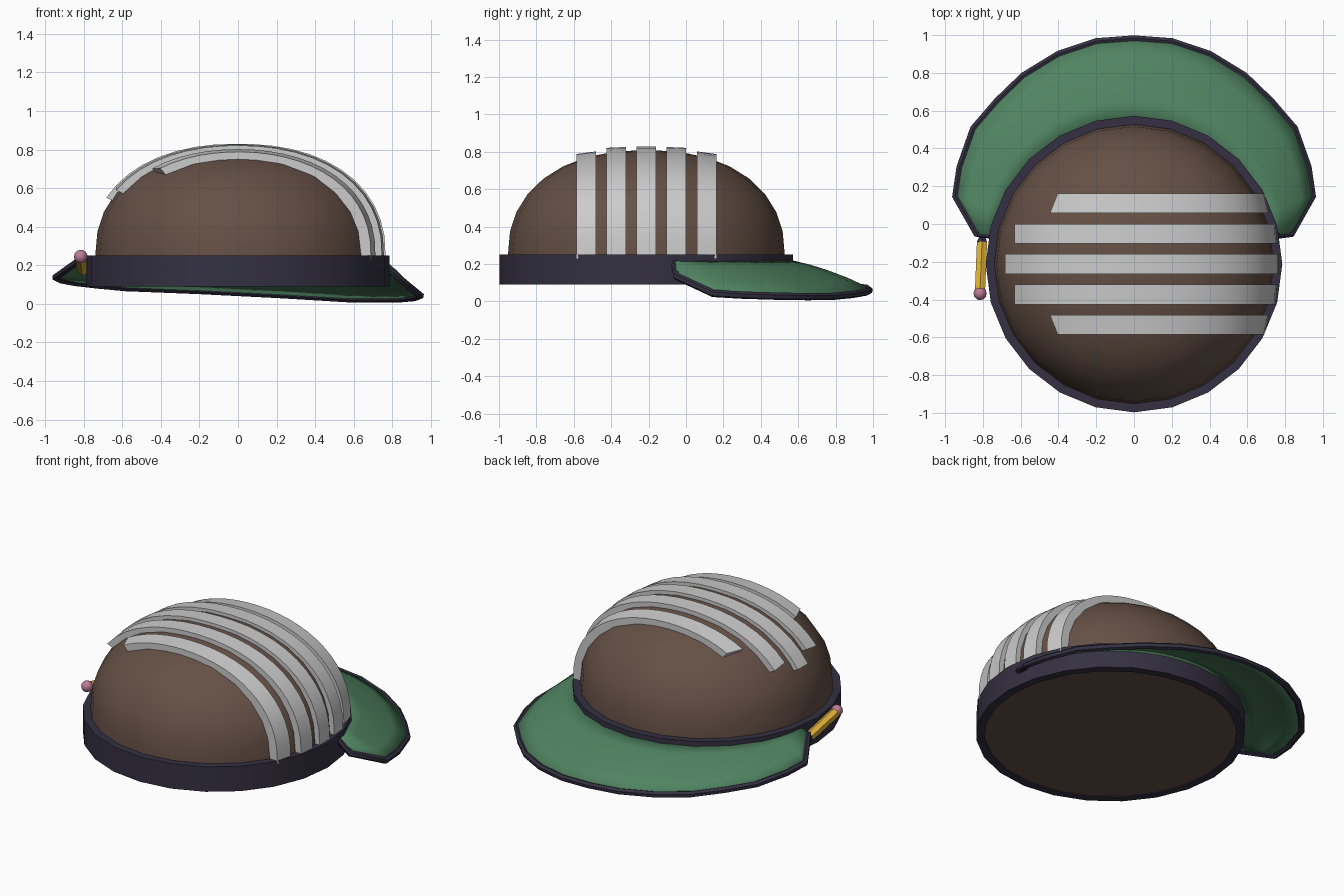
import bpy, math
from mathutils import Vector

if "Cube" in bpy.data.objects:
    bpy.data.objects.remove(bpy.data.objects["Cube"])

CY = -0.212          # centre of the dome in y
R, H, Z0, P = 0.74, 0.56, 0.25, 2.25


def material(name, rgb):
    m = bpy.data.materials.new(name)
    m.diffuse_color = (*rgb, 1)
    m.use_nodes = True
    m.node_tree.nodes["Principled BSDF"].inputs["Base Color"].default_value = m.diffuse_color
    return m


BROWN = material("brown", (0.13, 0.08, 0.06))
NAVY = material("dark_navy", (0.035, 0.03, 0.055))
GREEN = material("green", (0.08, 0.23, 0.12))
YELLOW = material("yellow", (0.75, 0.45, 0.04))
PINK = material("pink", (0.5, 0.2, 0.3))


def finish(ob, mat=None, angle=40):
    if mat:
        ob.data.materials.append(mat)
    bpy.ops.object.select_all(action='DESELECT')
    ob.select_set(True)
    bpy.context.view_layer.objects.active = ob
    bpy.ops.object.shade_smooth_by_angle(angle=math.radians(angle))
    return ob


def mesh_object(name, verts, faces, mat=None, angle=40):
    me = bpy.data.meshes.new(name)
    me.from_pydata(verts, [], faces)
    ob = bpy.data.objects.new(name, me)
    bpy.context.collection.objects.link(ob)
    return finish(ob, mat, angle)


def lathe(name, profile, mat, closed=False, n=24):
    m = len(profile)
    verts = [(r * math.sin(2 * math.pi * i / n), CY + r * math.cos(2 * math.pi * i / n), z)
             for r, z in profile for i in range(n)]
    faces = []
    for j in range(m if closed else m - 1):
        a, b = j * n, (j + 1) % m * n
        faces += [(a + (i + 1) % n, a + i, b + i, b + (i + 1) % n) for i in range(n)]
    if not closed:
        faces += [tuple(range(n)), tuple(reversed(range((m - 1) * n, m * n)))]
    return mesh_object(name, verts, faces, mat)


def height(r):
    return H * max(0, 1 - (r / R) ** P) ** (1 / P)


# dome with flat underside
radii = [R * math.cos(math.radians(a)) for a in (0, 10, 20, 31, 42, 53, 64, 76, 89)]
lathe("dome", [(R, 0.095)] + [(r, Z0 + height(r)) for r in radii], BROWN)

# headband
lathe("headband", [(0.735, 0.09), (0.785, 0.09), (0.785, 0.25), (0.735, 0.25)], NAVY, True)

# raised stripes over the dome
for k, x_end in zip(range(-2, 3), (-0.43, -0.61, -0.66, -0.61, -0.43)):
    yc = CY + 0.161 * k
    verts, steps = [], 20
    for i in range(steps + 1):
        for s in (-1, 1):
            dy = 0.161 * abs(k) if k * s >= 0 else 0.161 * abs(k) - 0.052
            X = math.sqrt(R * R - dy * dy)
            xe = x_end if k * s <= 0 else x_end + 0.04 * (abs(k) - 1)
            t = math.acos(max(-1, xe / X)) * i / steps
            x = X * math.cos(t)
            z = height(math.hypot(x, dy))
            for f in (0.93, 1.035):
                verts.append((x * f, yc + s * 0.052, Z0 + z * f - (0.02 if i == 0 else 0)))
    faces = [(0, 1, 3, 2), tuple(4 * steps + q for q in (2, 3, 1, 0))]
    for i in range(steps):
        a = 4 * i
        for p, q in ((0, 2), (2, 3), (3, 1), (1, 0)):
            faces.append((a + p, a + q, a + 4 + q, a + 4 + p))
    mesh_object(f"stripe_{k + 3}", verts, faces)

# brim: outer edge on one half, mirrored, with a slight sideways tilt
half = [(0.835, -0.05, 0.175), (0.945, 0.145, 0.09), (0.922, 0.3, 0.08), (0.85, 0.505, 0.07),
        (0.725, 0.65, 0.062), (0.585, 0.785, 0.056), (0.4, 0.898, 0.058), (0.2, 0.965, 0.06),
        (0, 0.98, 0.06)]
edge = [Vector(p) for p in half + [(-x, y, z) for x, y, z in reversed(half[:-1])]]
n, rows = len(edge), 5
inner = []
for i, p in enumerate(edge):
    p.z -= 0.05 * p.x
    a = math.radians(11.5 + 157 * i / (n - 1))
    inner.append(Vector((0.76 * math.cos(a), CY + 0.76 * math.sin(a), 0.215)))
verts = []
for j in range(rows):
    f = j / (rows - 1)
    verts += [a.lerp(b, f) + Vector((0, 0, 0.07 * f * (1 - f))) for a, b in zip(inner, edge)]
faces = [(j * n + i, (j + 1) * n + i, (j + 1) * n + i + 1, j * n + i + 1)
         for j in range(rows - 1) for i in range(n - 1)]
brim = mesh_object("brim", verts, faces, GREEN, 60)
mod = brim.modifiers.new("thickness", 'SOLIDIFY')
mod.thickness, mod.offset = 0.018, 0

# dark piping round the brim edge
cu = bpy.data.curves.new("brim_trim", 'CURVE')
cu.dimensions = '3D'
cu.bevel_depth, cu.bevel_resolution, cu.use_fill_caps = 0.02, 1, True
path = [inner[0]] + edge + [inner[-1]]
sp = cu.splines.new('POLY')
sp.points.add(len(path) - 1)
for pt, co in zip(sp.points, path):
    pt.co = (*co, 1)
trim = bpy.data.objects.new("brim_trim", cu)
bpy.context.collection.objects.link(trim)
bpy.ops.object.select_all(action='DESELECT')
trim.select_set(True)
bpy.context.view_layer.objects.active = trim
bpy.ops.object.convert(target='MESH')
finish(bpy.context.object, NAVY, 50)


# pencil tucked behind the band
def rod(name, a, b, r1, r2, mat, sides):
    a, b = Vector(a), Vector(b)
    bpy.ops.mesh.primitive_cone_add(vertices=sides, radius1=r1, radius2=r2, depth=(b - a).length,
                                    location=(a + b) / 2,
                                    rotation=(b - a).to_track_quat('Z', 'Y').to_euler())
    bpy.context.object.name = name
    finish(bpy.context.object, mat)


rod("pencil_body", (-0.815, -0.35, 0.238), (-0.805, -0.1, 0.175), 0.031, 0.031, YELLOW, 6)
rod("pencil_tip", (-0.805, -0.1, 0.175), (-0.8, -0.03, 0.157), 0.031, 0.004, NAVY, 6)
bpy.ops.mesh.primitive_uv_sphere_add(segments=12, ring_count=8, radius=0.035,
                                     location=(-0.815, -0.368, 0.245))
bpy.context.object.name = "pencil_eraser"
finish(bpy.context.object, PINK)
